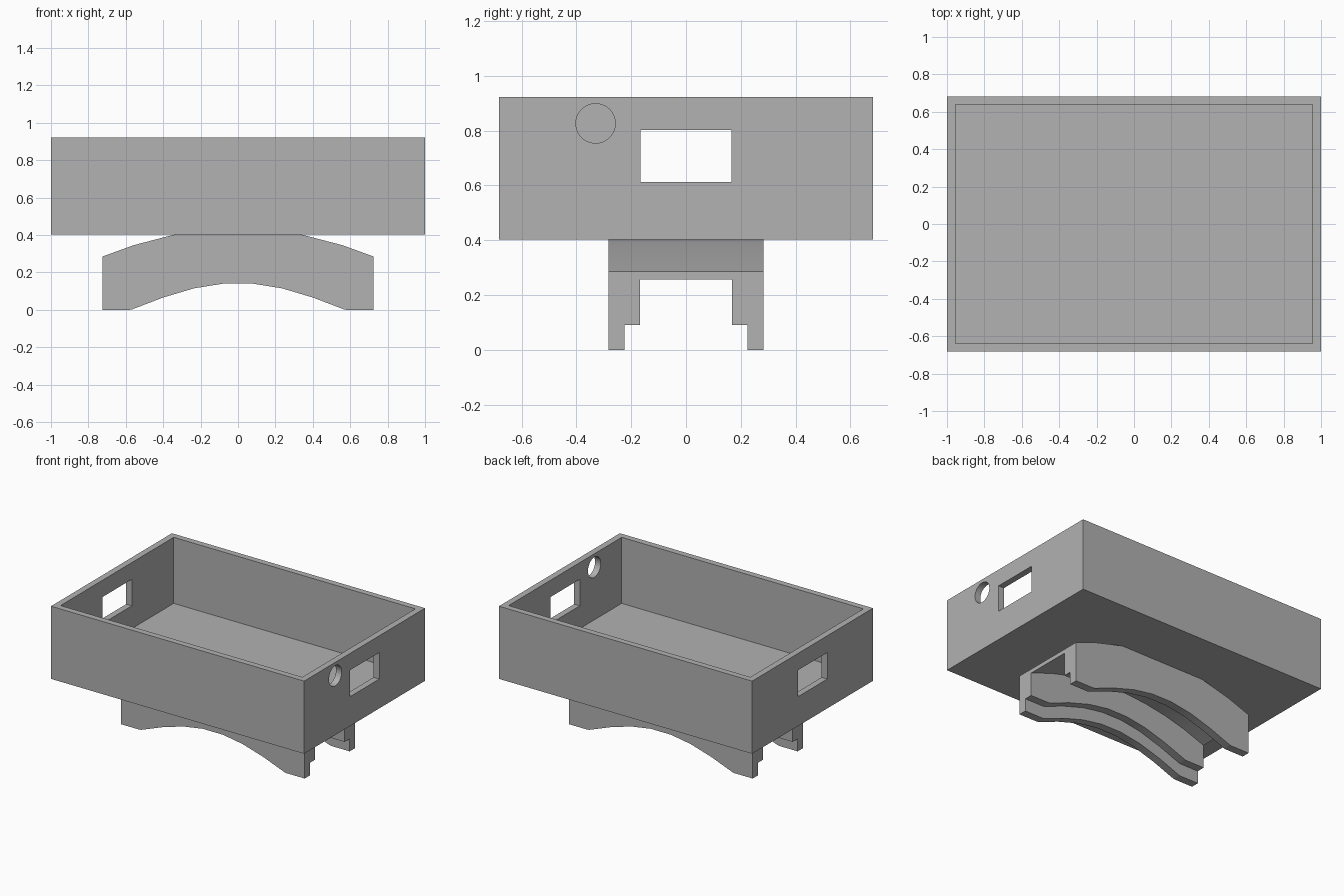
import bpy, bmesh, math

cube = bpy.data.objects.get("Cube")
if cube:
    bpy.data.objects.remove(cube, do_unlink=True)

grey = bpy.data.materials.new("plain grey")
grey.use_nodes = True
grey.diffuse_color = (0.445, 0.445, 0.445, 1)
grey.node_tree.nodes["Principled BSDF"].inputs["Base Color"].default_value = grey.diffuse_color


def extrude_profile(name, points, half_depth):
    """Prism with an x-z outline, centred on y = 0."""
    bm = bmesh.new()
    face = bm.faces.new([bm.verts.new((x, -half_depth, z)) for x, z in points])
    moved = bmesh.ops.extrude_face_region(bm, geom=[face])["geom"]
    bmesh.ops.translate(bm, vec=(0, 2 * half_depth, 0),
                        verts=[v for v in moved if isinstance(v, bmesh.types.BMVert)])
    bmesh.ops.recalc_face_normals(bm, faces=bm.faces[:])
    mesh = bpy.data.meshes.new(name)
    bm.to_mesh(mesh)
    bm.free()
    obj = bpy.data.objects.new(name, mesh)
    bpy.context.collection.objects.link(obj)
    mesh.materials.append(grey)
    return obj


def block(name, x0, x1, half_depth, z0, z1):
    return extrude_profile(name, [(x0, z0), (x1, z0), (x1, z1), (x0, z1)], half_depth)


def cut(obj, cutter):
    """Subtract a cutter and discard it."""
    cutter.hide_render = True
    mod = obj.modifiers.new("cut", 'BOOLEAN')
    mod.operation = 'DIFFERENCE'
    mod.solver = 'EXACT'
    mod.object = cutter
    bpy.context.view_layer.objects.active = obj
    bpy.ops.object.modifier_apply(modifier=mod.name)
    bpy.data.objects.remove(cutter, do_unlink=True)


def mirrored(half):
    """Complete a right-hand arc, ordered from -x to +x."""
    return [(-x, z) for x, z in reversed(half)] + half


# Open tray with a window in each end and a round hole in the left end
tray = block("tray", -1, 1, 0.682, 0.403, 0.922)
cut(tray, block("cavity_cutter", -0.955, 0.955, 0.638, 0.45, 1.1))
cut(tray, block("window_cutter", -1.2, 1.2, 0.166, 0.613, 0.802))
bpy.ops.mesh.primitive_cylinder_add(vertices=48, radius=0.072, depth=0.3,
                                    location=(1, -0.33, 0.826),
                                    rotation=(0, math.pi / 2, 0))
cut(tray, bpy.context.object)

# Arched cradle under the tray
END = 0.725
lip_arc = [(0.08, 0.14), (0.235, 0.115), (0.4, 0.066), (0.565, 0.003), (0.58, 0)]
top_arc = [(0.335, 0.403), (0.4, 0.387), (0.56, 0.345), (END, 0.285)]
roof_arc = [(0.08, 0.398), (0.235, 0.385), (0.4, 0.357), (0.56, 0.315), (END, 0.256)]

outline = mirrored(lip_arc + [(END, 0)]) + mirrored(top_arc)[::-1]
cradle = extrude_profile("cradle", outline, 0.283)

# Stepped groove: wide at the bottom, narrower up to the thin roof
step_arc = [(x, z + 0.09) for x, z in lip_arc]
for name, arc, half_depth in (("step_cutter", step_arc, 0.225),
                              ("channel_cutter", roof_arc, 0.167)):
    curve = mirrored(arc + [(1, arc[-1][1])])
    cut(cradle, extrude_profile(name, [(1, -0.2), (-1, -0.2)] + curve, half_depth))

for obj in (tray, cradle):
    bpy.ops.object.select_all(action='DESELECT')
    obj.select_set(True)
    bpy.context.view_layer.objects.active = obj
    bpy.ops.object.shade_smooth_by_angle(angle=math.radians(20))
